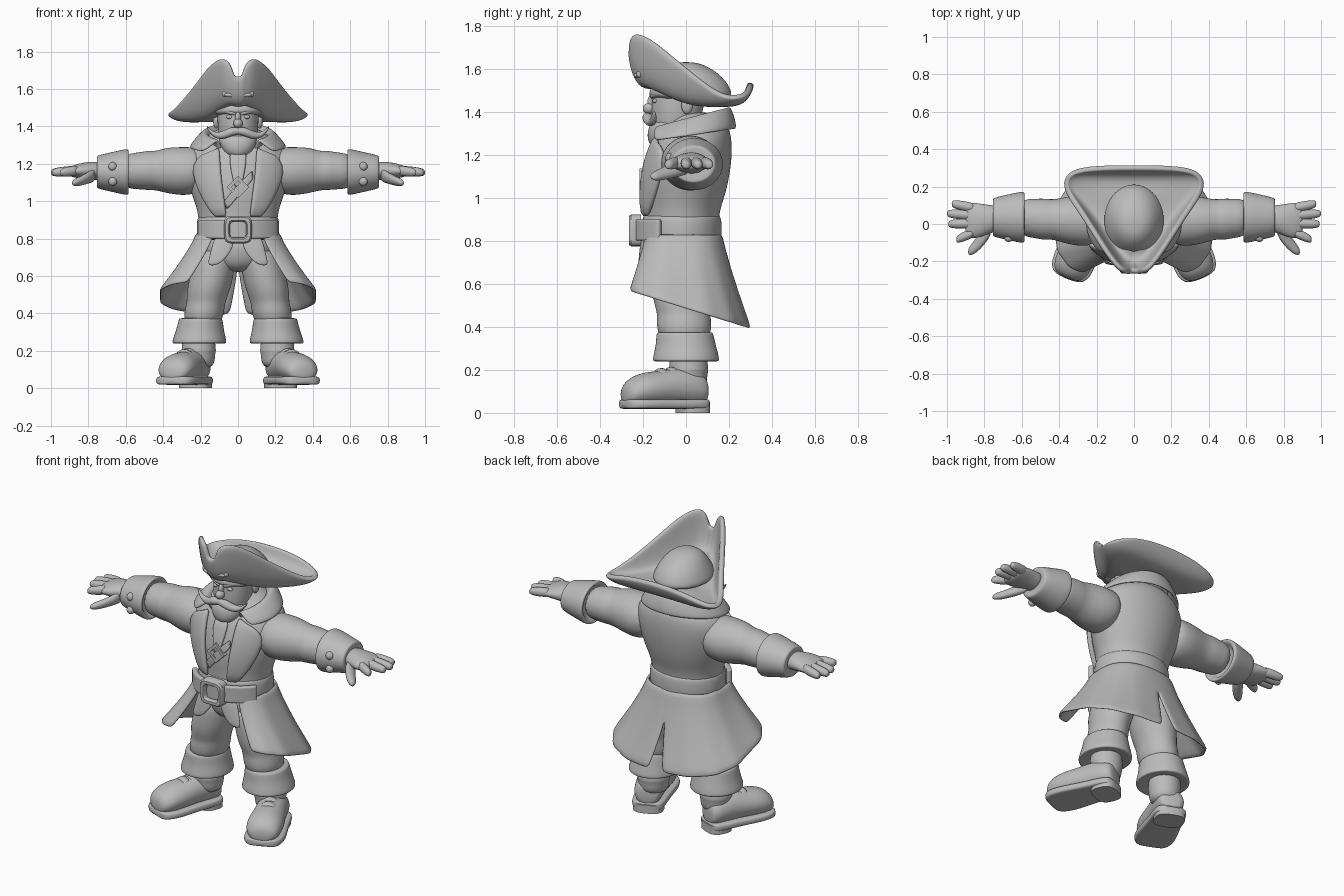
import bpy, bmesh
from math import sin, cos, pi, radians, sqrt, copysign
from mathutils import Matrix, Vector

cube = bpy.data.objects.get("Cube")
if cube:
    bpy.data.objects.remove(cube)

grey = bpy.data.materials.new("plain grey")
grey.use_nodes = True
grey.diffuse_color = (0.5, 0.5, 0.5, 1)
grey.node_tree.nodes["Principled BSDF"].inputs["Base Color"].default_value = grey.diffuse_color


def finish(name, bm, mirror=False, thick=0, levels=2):
    """Turn a bmesh into a smooth object with its modifiers."""
    bmesh.ops.recalc_face_normals(bm, faces=bm.faces)
    mesh = bpy.data.meshes.new(name)
    bm.to_mesh(mesh)
    bm.free()
    mesh.materials.append(grey)
    obj = bpy.data.objects.new(name, mesh)
    bpy.context.collection.objects.link(obj)
    mesh.polygons.foreach_set("use_smooth", [True] * len(mesh.polygons))
    if not levels:
        bpy.ops.object.select_all(action="DESELECT")
        obj.select_set(True)
        bpy.context.view_layer.objects.active = obj
        bpy.ops.object.shade_smooth_by_angle(angle=radians(40))
    if mirror:
        obj.modifiers.new("Mirror", "MIRROR")
    if thick:
        solid = obj.modifiers.new("Solidify", "SOLIDIFY")
        solid.thickness = thick
        solid.offset = 0
    if levels:
        sub = obj.modifiers.new("Subdivision", "SUBSURF")
        sub.levels = sub.render_levels = levels
    return obj


def loft(name, rings, closed=True, cap=True, turn=None, **options):
    """Skin a list of equally long point rows."""
    bm = bmesh.new()
    rows = [[bm.verts.new(p) for p in ring] for ring in rings]
    count = len(rows[0])
    for a, b in zip(rows, rows[1:]):
        for i in range(count if closed else count - 1):
            j = (i + 1) % count
            bm.faces.new((a[i], a[j], b[j], b[i]))
    if closed and cap:
        bm.faces.new(rows[0])
        bm.faces.new(rows[-1])
    if turn:
        bm.transform(turn)
    return finish(name, bm, **options)


def stack(name, rows, axis="Z", sides=16, square=1, **options):
    """Loft ellipses (x, y, z, radius, radius) standing across one axis."""
    u, v = {"X": ((0, 1, 0), (0, 0, 1)), "Y": ((1, 0, 0), (0, 0, 1)),
            "Z": ((1, 0, 0), (0, 1, 0))}[axis]
    u, v = Vector(u), Vector(v)
    soft = lambda c: copysign(abs(c) ** square, c) if abs(c) > 1e-6 else 0
    angles = [2 * pi * i / sides for i in range(sides)]
    rings = [[Vector(r[:3]) + u * r[3] * soft(cos(a)) + v * r[4] * soft(sin(a))
              for a in angles] for r in rows]
    return loft(name, rings, **options)


def ball(name, centre, size, mirror=False):
    bm = bmesh.new()
    bmesh.ops.create_uvsphere(bm, u_segments=16, v_segments=10, radius=1)
    bm.transform(Matrix.Translation(centre) @ Matrix.Diagonal((*size, 1)))
    return finish(name, bm, mirror=mirror, levels=1)


def arc(rx, ry, cy, height, start, end, steps=12):
    """Half-round row from the front to the back; height depends on y."""
    row = []
    for i in range(steps + 1):
        a = radians(start + (end - start) * i / steps)
        y = cy - ry * cos(a)
        x = 0 if end == 180 and i == steps else rx * sin(a)
        row.append((x, y, height(y)))
    return row


# Coat body
torso = [(0, -.02, .78, .21, .175), (0, -.02, .92, .21, .17), (0, -.01, 1.0, .235, .19),
         (0, .0, 1.08, .265, .2), (0, .017, 1.18, .285, .198), (0, .032, 1.26, .28, .183),
         (0, .05, 1.32, .225, .155), (0, .04, 1.37, .13, .12), (0, .03, 1.4, .09, .09)]
stack("coat_body", torso, sides=24)


def front_y(x, z):
    """Depth of the chest surface."""
    for a, b in zip(torso, torso[1:]):
        if z <= b[2]:
            break
    t = min(1, max(0, (z - a[2]) / (b[2] - a[2])))
    mid, rx, ry = (a[k] + (b[k] - a[k]) * t for k in (1, 3, 4))
    return mid - ry * sqrt(max(0.05, 1 - (x / rx) ** 2))


def draped(name, edges, lift, thick, mirror=False):
    """Cloth strip lying on the chest between two (x, z) edges."""
    rings = []
    for (xa, za), (xb, zb) in edges:
        row = []
        for i in range(6):
            x, z = xa + (xb - xa) * i / 5, za + (zb - za) * i / 5
            row.append((x, front_y(x, z) - lift, z))
        rings.append(row)
    return loft(name, rings, closed=False, mirror=mirror, thick=thick, levels=1)


draped("lapels", [((.1, 1.29), (.19, 1.25)), ((.095, 1.24), (.25, 1.19)),
                  ((.09, 1.14), (.23, 1.1)), ((.075, 1.03), (.19, 1.01)),
                  ((.06, .91), (.12, .91))], .018, .03, mirror=True)
draped("cravat", [((-.05, 1.26), (.05, 1.26)), ((-.04, 1.16), (.04, 1.16)),
                  ((-.015, 1.07), (.015, 1.07))], .006, .02)
draped("chest_strap", [((-.085, .99), (-.06, .95)), ((0, 1.09), (.02, 1.05)),
                       ((.08, 1.17), (.085, 1.12))], .008, .02)
stack("chest_buckle", [(0, y, 1.075, r, r) for y, r in
                       ((-.18, .06), (-.217, .06), (-.217, .035), (-.18, .035))],
      axis="Y", sides=4, cap=False, levels=0)

# Collar folded outwards
stand = lambda y: 1.365 + .27 * y
fall = lambda y: 1.285 + .14 * y
loft("collar", [arc(.13, .155, .015, lambda y: stand(y) - .08, 38, 180),
                arc(.17, .185, .01, stand, 38, 180),
                arc(.19, .2, .005, lambda y: stand(y) - .008, 40, 180),
                arc(.258, .225, .005, fall, 46, 180)],
     closed=False, mirror=True, thick=.024)

# Flared coat skirt with an open front and a slit at the back
skirt = []
for j in range(9):
    t = j / 8
    flare = t ** 1.2
    start, end = 32 + 5 * t, 180 - 4 * max(0, (t - .45) / .55)
    row = []
    for i in range(21):
        a = radians(start + (end - start) * i / 20)
        sx = abs(sin(a)) ** .85
        cy = copysign(abs(cos(a)) ** (.55 if cos(a) > 0 else .75), cos(a))
        fold = 1 + .012 * t * cos(a * 14)
        x = 0 if end == 180 and i == 20 else sx * (.215 + .205 * flare) * fold
        y = -.02 + .02 * flare - cy * (.18 + .118 * flare) * fold
        hem = .485 - .316 * (.005 - cy * .295)
        row.append((x, y, .83 + (hem - .83) * t))
    skirt.append(row)
loft("coat_skirt", skirt, closed=False, mirror=True, thick=.018, levels=1)
loft("waistcoat_tails", [[(.01, -.2, .82), (.07, -.2, .82), (.13, -.185, .82)],
                         [(.03, -.21, .73), (.09, -.21, .72), (.15, -.2, .72)],
                         [(.09, -.215, .67), (.12, -.215, .655), (.17, -.205, .65)]],
     closed=False, mirror=True, thick=.02)

# Waistband, belt and buckle
stack("waistband", [(0, -.02, z, .2 + r, .165 + r) for z, r in
                    ((.79, 0), (.8, .02), (.84, .024), (.89, .022), (.915, .016), (.92, 0))], sides=24)
loft("belt", [arc(.235, .208, -.02, lambda y, z=z: z, 0, 62) for z in (.8, .81, .85, .89, .9)],
     closed=False, mirror=True, thick=.03)
stack("belt_buckle", [(0, y, .848, r, r) for y, r in
                      ((-.21, .074), (-.255, .074), (-.265, .066), (-.265, .05), (-.255, .043), (-.21, .043))],
      axis="Y", sides=32, square=.4, cap=False, levels=0)

# Trousers with turned cuffs
stack("trouser_seat", [(0, -.01, .82, .19, .15), (0, -.01, .74, .2, .155),
                       (0, -.01, .67, .17, .14), (0, -.01, .62, .08, .09)])
stack("trouser_legs", [(.11, -.01, .76, .1, .14), (.135, -.01, .62, .12, .15),
                       (.16, -.015, .52, .118, .142), (.17, -.01, .46, .104, .124),
                       (.18, -.01, .42, .11, .132), (.19, -.005, .32, .1, .12)], mirror=True)
stack("trouser_cuffs", [(.2, 0, .37, .08, .1), (.2, -.005, .378, .115, .13),
                        (.2, -.005, .36, .122, .137), (.203, 0, .31, .13, .143),
                        (.207, 0, .25, .15, .16), (.207, 0, .235, .145, .155),
                        (.207, 0, .25, .1, .1)], mirror=True)
stack("ankles", [(.21, .012, z, r, r) for z, r in
                 ((.3, .09), (.22, .09), (.2, .096), (.18, .088), (.1, .086))], mirror=True)

# Shoes, turned outwards about the heel
pivot = Vector((.22, .05, 0))
turn = Matrix.Translation(pivot) @ Matrix.Rotation(radians(22), 4, "Z") @ Matrix.Translation(-pivot)
shoe = [(.095, .1, .05, .05), (.075, .11, .078, .08), (0, .122, .086, .092), (-.08, .12, .09, .088),
        (-.15, .112, .099, .083), (-.22, .108, .105, .082), (-.285, .097, .094, .066), (-.318, .08, .055, .04)]
stack("shoes", [(.22, y, z, a, b) for y, z, a, b in shoe], axis="Y", mirror=True, turn=turn)
stack("shoe_soles", [(.22, y * 1.01, .041, a + .012, .023) for y, z, a, b in shoe],
      axis="Y", square=.4, mirror=True, turn=turn)
stack("shoe_heels", [(.22, .03, z, .085, .072) for z in (0, .05)],
      sides=32, square=.7, mirror=True, turn=turn, levels=0)
for k, y in enumerate((-.03, -.08, -.13)):
    stack("shoe_strap_%d" % (k + 1), [(.22, y + d, .13 + y * .1, .07, .083 + h) for d, h in
                                     ((.024, 0), (.018, .012), (-.018, .01), (-.024, 0))],
          axis="Y", mirror=True, turn=turn, levels=1)

# Sleeves, cuffs and buttons
stack("sleeves", [(.18, .02, 1.17, .13, .12), (.27, .02, 1.16, .142, .132), (.33, .02, 1.162, .135, .13),
                  (.39, .02, 1.165, .12, .122), (.44, .025, 1.163, .108, .106),
                  (.48, .025, 1.165, .114, .108), (.53, .03, 1.162, .107, .1),
                  (.62, .035, 1.16, .1, .095)], axis="X", mirror=True)
stack("sleeve_cuffs", [(x, .036, 1.156, a, b) for x, a, b in
                       ((.63, .09, .085), (.59, .105, .1), (.583, .135, .122), (.595, .142, .127),
                        (.66, .128, .112), (.745, .108, .092), (.757, .1, .086), (.75, .05, .05))],
      axis="X", mirror=True)
for k, z in enumerate((1.185, 1.105)):
    ball("cuff_buttons_%d" % (k + 1), (.67, -.075, z), (.024, .022, .024), mirror=True)

# Hands
stack("palms", [(.72, .03, 1.16, .07, .052), (.78, .025, 1.163, .078, .05),
                (.83, .018, 1.163, .095, .044), (.88, .02, 1.16, .098, .034),
                (.905, .02, 1.157, .085, .022)], axis="X", mirror=True)
fingers = {"little_fingers": (.975, .108, .085), "ring_fingers": (1, .056, .045),
           "middle_fingers": (.993, 0, .003), "index_fingers": (.95, -.084, -.042)}
for name, (tip, y_end, y_start) in fingers.items():
    stack(name, [(.85 + (tip - .85) * t, y_start + (y_end - y_start) * t, 1.165 - .012 * t, r, r)
                 for t, r in ((0, .027), (.4, .029), (.75, .026), (.93, .021), (1, .013))],
          axis="X", sides=10, mirror=True)
stack("thumbs", [(.76, -.005, 1.145, .05, .04), (.79, -.05, 1.13, .052, .035),
                 (.835, -.105, 1.11, .046, .028), (.87, -.138, 1.1, .032, .023),
                 (.888, -.15, 1.097, .015, .012)], axis="X", sides=10, mirror=True)

# Head and face
stack("head", [(0, -.09, 1.25, .04, .04), (0, -.07, 1.3, .085, .085), (0, -.045, 1.36, .108, .12),
               (0, -.04, 1.43, .112, .124), (0, -.03, 1.5, .114, .13), (0, -.03, 1.56, .09, .1)])
stack("beard", [(0, -.12, 1.232, .035, .03), (0, -.118, 1.255, .072, .06),
                (0, -.105, 1.305, .102, .078), (0, -.085, 1.37, .105, .076)])
stack("moustache", [(0, -.182, 1.375, .018, .018), (.04, -.18, 1.372, .027, .028),
                    (.08, -.168, 1.352, .025, .023), (.12, -.155, 1.35, .018, .016),
                    (.148, -.15, 1.372, .015, .013), (.168, -.147, 1.4, .006, .008)],
      axis="X", sides=10, mirror=True)
stack("eyebrows", [(.01, -.158, 1.465, .012, .01), (.05, -.15, 1.478, .018, .014),
                   (.095, -.115, 1.482, .01, .008)], axis="X", sides=10, mirror=True)
ball("nose", (0, -.172, 1.415), (.026, .03, .026))
ball("nose_bridge", (0, -.158, 1.445), (.016, .022, .035))
ball("eyes", (.045, -.143, 1.45), (.02, .014, .011), mirror=True)
ball("ears", (.116, .005, 1.43), (.018, .028, .042), mirror=True)

# Three-cornered hat
edge = [(0, -.25, 1.668), (.022, -.255, 1.668), (.038, -.255, 1.735), (.07, -.245, 1.765),
        (.11, -.2, 1.76), (.16, -.13, 1.715), (.21, -.05, 1.645), (.28, .06, 1.555),
        (.345, .15, 1.485), (.378, .22, 1.467), (.34, .285, 1.48), (.2, .302, 1.525), (0, .303, 1.54)]


def brim_ring(scale, lift):
    ring = []
    for x, y, z in edge:
        low = 1.435 + max(0, -y) * .3
        ring.append((x * scale, y * scale, low + (z - low) * lift))
    return ring


loft("hat_brim", [brim_ring(.25, .15), brim_ring(.5, .1), brim_ring(.76, .02), brim_ring(.91, .3),
                  brim_ring(.98, .75), brim_ring(1, 1)],
     closed=False, mirror=True, thick=.032)
stack("hat_crown", [(0, y, z, a, b) for y, z, a, b in
                    ((.02, 1.45, .175, .205), (.02, 1.5, .16, .195), (.02, 1.55, .135, .165),
                     (.01, 1.6, .1, .115), (.0, 1.632, .045, .05))])
ball("hat_emblem", (0, -.232, 1.578), (.026, .014, .024))
ball("hat_emblem_wings", (.042, -.228, 1.568), (.032, .014, .012), mirror=True)
ball("hat_emblem_ends", (.072, -.217, 1.574), (.014, .014, .016), mirror=True)
